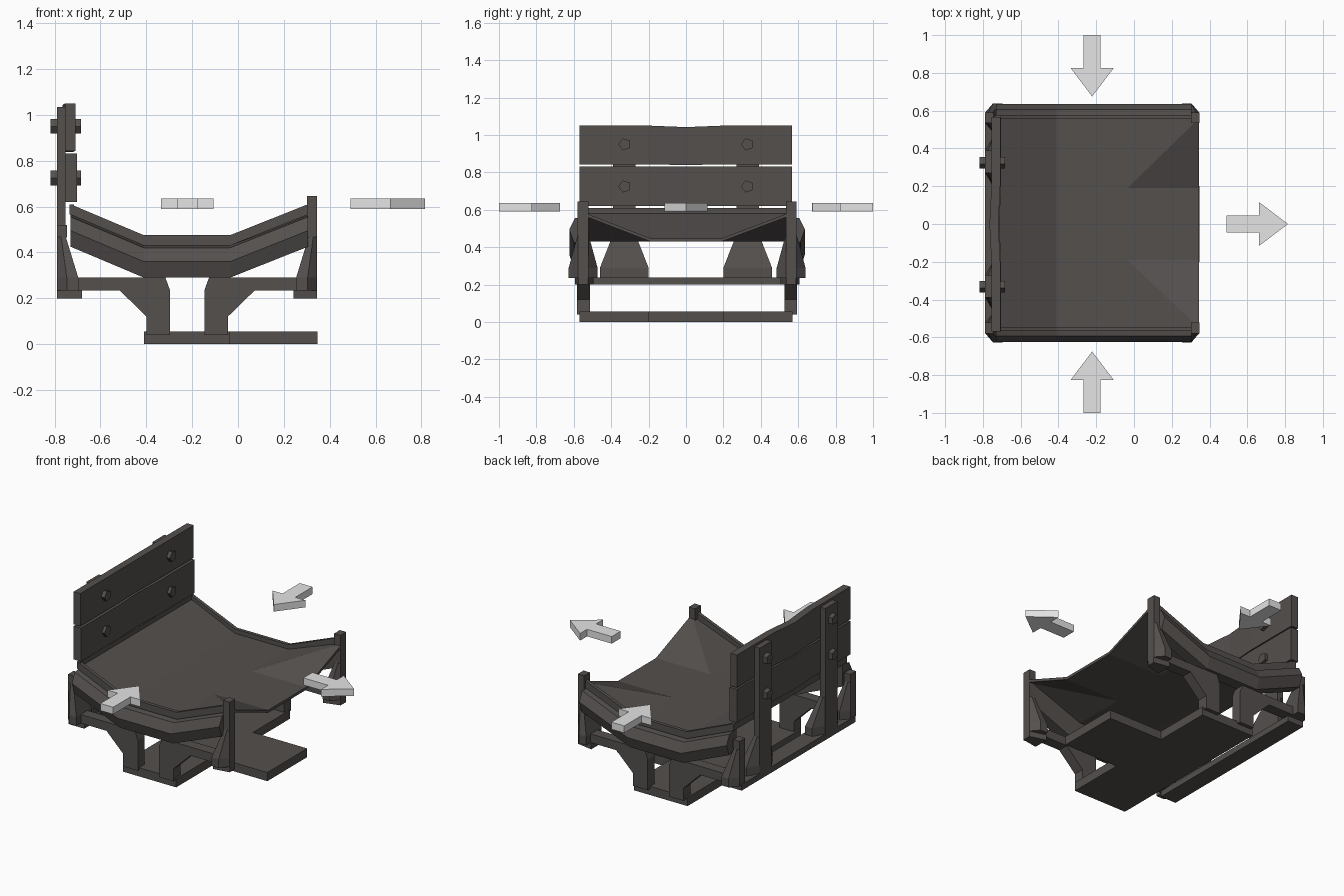
import bpy, bmesh, math

if "Cube" in bpy.data.objects:
    bpy.data.objects.remove(bpy.data.objects["Cube"])


def material(name, rgb):
    m = bpy.data.materials.new(name)
    m.diffuse_color = (*rgb, 1)
    m.use_nodes = True
    m.node_tree.nodes["Principled BSDF"].inputs["Base Color"].default_value = m.diffuse_color
    return m


WOOD = material("dark brown wood", (0.088, 0.079, 0.075))
GREY = material("light grey", (0.78, 0.78, 0.78))
MID = -0.2215   # chair centre line in x
OFF = 0.006     # small sideways offset of the frame


def finish(name, bm, mat):
    bmesh.ops.recalc_face_normals(bm, faces=bm.faces)
    me = bpy.data.meshes.new(name)
    bm.to_mesh(me)
    bm.free()
    me.materials.append(mat)
    ob = bpy.data.objects.new(name, me)
    bpy.context.collection.objects.link(ob)
    return ob


def loft(name, rings, mat=WOOD):
    """Skin a closed solid through rings of matching points."""
    bm = bmesh.new()
    vs = [[bm.verts.new(p) for p in r] for r in rings]
    n = len(vs[0])
    for a, b in zip(vs, vs[1:]):
        for i in range(n):
            j = (i + 1) % n
            bm.faces.new((a[i], a[j], b[j], b[i]))
    bm.faces.new(vs[0])
    bm.faces.new(vs[-1])
    return finish(name, bm, mat)


def box(name, x0, x1, y0, y1, z0, z1):
    sq = [(x0, y0), (x1, y0), (x1, y1), (x0, y1)]
    return loft(name, [[(x, y, z) for x, y in sq] for z in (z0, z1)])


# base plank with a tongue to the front
tee = [(-0.41, -0.57), (-0.035, -0.57), (-0.035, -0.2), (0.346, -0.2),
       (0.346, 0.2), (-0.035, 0.2), (-0.035, 0.57), (-0.41, 0.57)]
loft("base", [[(x, y, z) for x, y in tee] for z in (0, 0.055)])

# rear cross beam
box("rear_beam", -0.79, -0.68, -0.57, 0.57, 0.2, 0.238)

# half of a side bracket, d = distance from the centre line
bracket = [(0.075, 0.04), (0.177, 0.04), (0.177, 0.12), (0.295, 0.235),
           (0.52, 0.235), (0.52, 0.29), (0.095, 0.29), (0.075, 0.235)]
# side rail section (y, z), raised lip section and their path (x, rise)
section = [(0.53, 0.43), (0.60, 0.42), (0.63, 0.36), (0.605, 0.29), (0.535, 0.29)]
lip = [(0.55, 0.43), (0.572, 0.43), (0.572, 0.475), (0.55, 0.475)]
path = [(-0.73, 0.135), (-0.41, 0), (-0.035, 0), (0.305, 0.135)]


def gusset(name, X, Y, d_wide, d_top, narrow, wide):
    """Wedge that spreads towards its foot; its outer face stays narrow."""
    rings = []
    for z, dm, di, w in ((0.235, d_wide, 0.475, wide), (0.29, d_wide, 0.475, wide),
                         (0.47, 0.55, d_top, narrow)):
        rings.append([(X(0.567), Y(-narrow), z), (X(dm), Y(-w), z), (X(di), Y(-w), z),
                      (X(di), Y(w), z), (X(dm), Y(w), z), (X(0.567), Y(narrow), z)])
    loft(name, rings)


for side, s in (("left", 1), ("right", -1)):
    def Y(y):
        return s * y + OFF

    def post_y(w):
        return Y(0.556 + w)

    def upright_y(w):
        return s * 0.33 + w

    for end, e in (("front", 1), ("rear", -1)):
        def X(d):
            return MID + e * d
        tag = end + "_" + side
        loft("bracket_" + tag, [[(X(d), Y(y), z) for d, z in bracket]
                                for y in (0.52, 0.588)])
        # corner post, its wedge and foot
        top = 0.645 if e > 0 else 0.52
        gusset("post_gusset_" + tag, X, post_y, 0.525, 0.53, 0.028, 0.077)
        sq = [(0.523, 0.528), (0.567, 0.528), (0.567, 0.585), (0.523, 0.585)]
        loft("post_top_" + tag, [[(X(d), Y(y), z) for d, y in sq] for z in (0.465, top)])
        if e > 0:
            pad = [(0.463, 0.5), (0.567, 0.53), (0.567, 0.582), (0.463, 0.6)]
            loft("foot_pad_" + tag, [[(X(d), Y(y), z) for d, y in pad]
                                     for z in (0.2, 0.237)])
    loft("side_rail_" + side, [[(x, Y(y), z + dz) for y, z in section] for x, dz in path])
    loft("seat_lip_" + side, [[(x, Y(y), z + dz) for y, z in lip] for x, dz in path])

    # back upright with its wedge
    box("back_upright_" + side, -0.79, -0.752, s * 0.33 - 0.06, s * 0.33 + 0.06, 0.235, 1.035)
    gusset("upright_gusset_" + side, X, upright_y, 0.525, 0.53, 0.059, 0.13)

    # five-sided bolts through the planks
    for z in (0.725, 0.95):
        pent = [(s * 0.328 + 0.034 * math.cos(a), z + 0.034 * math.sin(a))
                for a in (math.pi + i * math.tau / 5 for i in range(5))]
        loft("bolt_" + side, [[(x, y, zz) for y, zz in pent] for x in (-0.817, -0.684)])

# back planks, slightly bowed and dipped in the middle
for name, x0, x1, z0, z1, dip in (("lower_back_plank", -0.755, -0.703, 0.62, 0.832, 0),
                                  ("upper_back_plank", -0.755, -0.708, 0.843, 1.05, 0.008)):
    rings = []
    for y, k in ((-0.57, 0), (-0.2, 0), (0, 1), (0.2, 0), (0.567, 0)):
        x, b, t = -0.01 * k, z0 - dip * k / 2, z1 - dip * k
        rings.append([(x0 + x, y, b), (x1 + x, y, b), (x1 + x, y, t), (x0 + x, y, t)])
    loft(name, rings)

# seat back edge
box("seat_rear_lip", -0.735, -0.715, -0.565, 0.575, 0.565, 0.61)

# sling seat: raised back edge and two raised front corners
xs = [-0.73, -0.41, -0.035, 0.345]
ys = [-0.55, -0.19, 0.19, 0.56]
bm = bmesh.new()


def sheet(height):
    g = []
    for i, x in enumerate(xs):
        row = []
        for j, y in enumerate(ys):
            z = height
            if i == 0 or (i == 3 and j in (0, 3)):
                z += 0.14
            row.append(bm.verts.new((x, y, z)))
        g.append(row)
    for i in range(3):
        for j in range(3):
            a, b, c, d = g[i][j], g[i + 1][j], g[i + 1][j + 1], g[i][j + 1]
            if i == 2 and j == 0:
                bm.faces.new((a, b, d))
                bm.faces.new((b, c, d))
            elif i == 2 and j == 2:
                bm.faces.new((a, b, c))
                bm.faces.new((a, c, d))
            else:
                bm.faces.new((a, b, c, d))
    return [r[0] for r in g] + g[3][1:] + [r[3] for r in g[2::-1]] + g[0][2:0:-1]


t, u = sheet(0.447), sheet(0.43)
for i in range(len(t)):
    j = (i + 1) % len(t)
    bm.faces.new((t[i], t[j], u[j], u[i]))
finish("seat", bm, WOOD)

# direction arrows: tail point, heading
arrow = [(0, -0.045), (0.173, -0.045), (0.173, -0.115), (0.325, 0),
         (0.173, 0.115), (0.173, 0.045), (0, 0.045)]
for name, px, py, ang in (("arrow_front", 0.49, 0, 0),
                          ("arrow_left", MID, 1, -math.pi / 2),
                          ("arrow_right", MID, -1, math.pi / 2)):
    c, q = math.cos(ang), math.sin(ang)
    loft(name, [[(px + a * c - b * q, py + a * q + b * c, z) for a, b in arrow]
                for z in (0.59, 0.635)], GREY)
